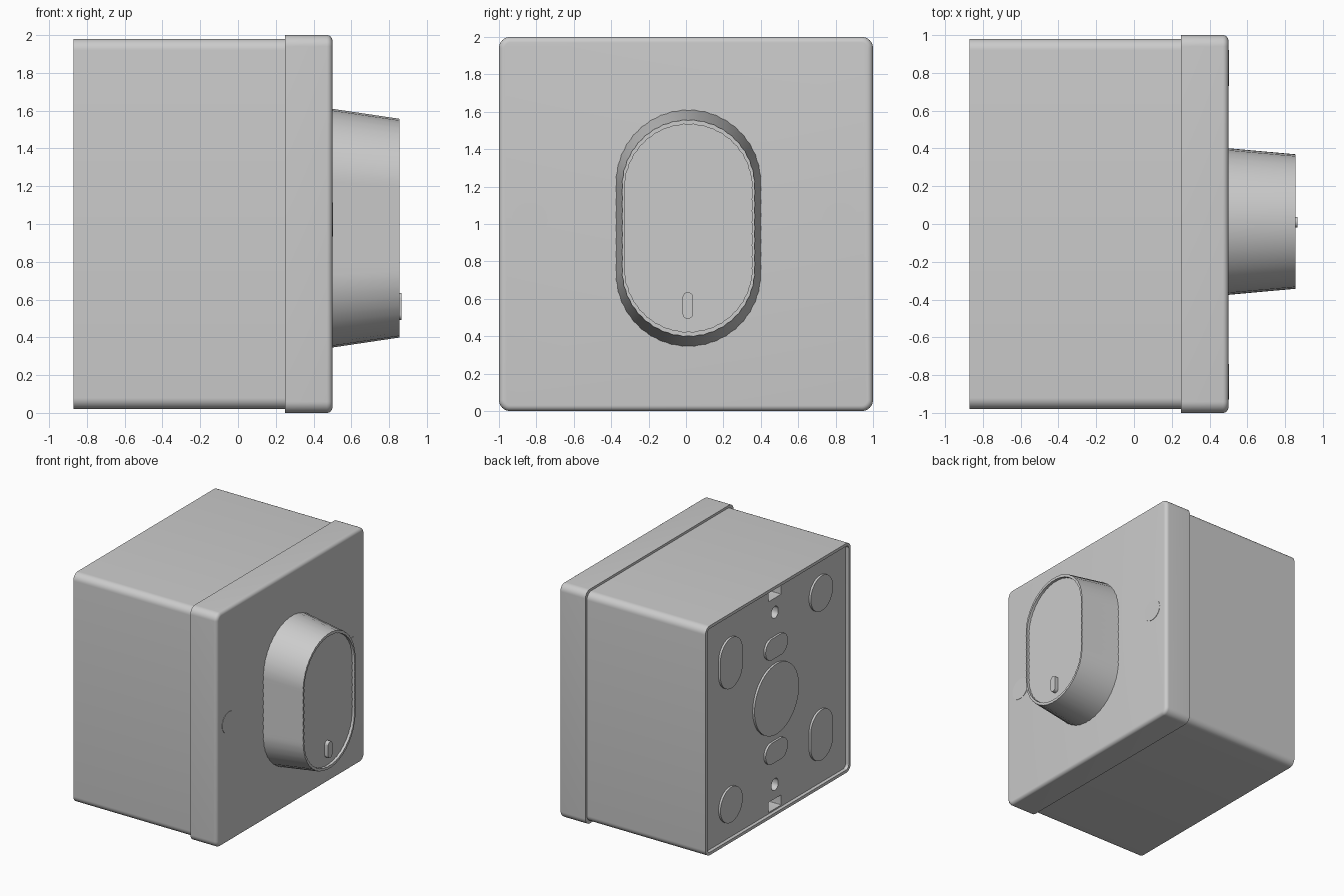
import bpy, bmesh, math

if "Cube" in bpy.data.objects:
    bpy.data.objects.remove(bpy.data.objects["Cube"])


def outline(hw, hh, r, seg=8, sub=1):
    """Rounded rectangle in the y-z plane, counter-clockwise, sides split into sub parts."""
    raw = []
    for k, (sy, sz) in enumerate(((1, 1), (-1, 1), (-1, -1), (1, -1))):
        for i in range(seg + 1):
            a = math.pi / 2 * (k + i / seg)
            raw.append((sy * (hw - r) + r * math.cos(a), sz * (hh - r) + r * math.sin(a),
                        math.cos(a), math.sin(a)))
    pts = []
    for i, p in enumerate(raw):
        q = raw[(i + 1) % len(raw)]
        if math.dist(p[:2], q[:2]) < 1e-4:
            continue
        n = sub if i % (seg + 1) == seg else 1
        for j in range(n):
            pts.append(tuple(a + (b - a) * j / n for a, b in zip(p, q)))
    return pts


def loft(name, rings, cy=0, cz=1, seg=8, sub=1, ripple=0):
    """Skin rings of (x, half width, half height, corner radius) and cap both ends."""
    bm = bmesh.new()
    loops = []
    for x, hw, hh, r in rings:
        loops.append([bm.verts.new((x, cy + y + ripple * (i % 2) * ny, cz + z + ripple * (i % 2) * nz))
                      for i, (y, z, ny, nz) in enumerate(outline(hw, hh, r, seg, sub))])
    for a, b in zip(loops, loops[1:]):
        for i in range(len(a)):
            j = (i + 1) % len(a)
            bm.faces.new((a[i], a[j], b[j], b[i]))
    bm.faces.new(loops[0][::-1])
    bm.faces.new(loops[-1])
    bmesh.ops.recalc_face_normals(bm, faces=bm.faces)
    me = bpy.data.meshes.new(name)
    bm.to_mesh(me)
    bm.free()
    ob = bpy.data.objects.new(name, me)
    bpy.context.collection.objects.link(ob)
    return ob


def smooth(ob):
    bpy.ops.object.select_all(action='DESELECT')
    ob.select_set(True)
    bpy.context.view_layer.objects.active = ob
    bpy.ops.object.shade_smooth_by_angle(angle=math.radians(32))


# Rear box with a thin lip around the recessed back panel
BACK, PANEL = -0.87, -0.84
box = loft("rear_box", [(0.25, 0.98, 0.98, 0.06), (BACK, 0.98, 0.98, 0.06),
                        (BACK, 0.955, 0.955, 0.035), (PANEL, 0.955, 0.955, 0.035)])

# Clip pockets and small holes in the back panel, mirrored top to bottom
for s in (1, -1):
    for hw, hh, r, off, depth in ((0.085, 0.043, 0.004, 0.9, 0.12), (0.045, 0.05, 0.044, 0.735, 0.06)):
        cutter = loft("pocket_cutter", [(PANEL - 0.02, hw, hh, r), (PANEL + depth, hw, hh, r)],
                      cz=1 + s * off)
        cutter.hide_render = True
        mod = box.modifiers.new("pocket", 'BOOLEAN')
        mod.operation, mod.solver, mod.object = 'DIFFERENCE', 'EXACT', cutter
        bpy.context.view_layer.objects.active = box
        bpy.ops.object.modifier_apply(modifier=mod.name)
        bpy.data.objects.remove(cutter)
smooth(box)

# Raised knockouts on the back panel, paired by half-turn symmetry
knockouts = [("centre_knockout", 0, 0, 0.30, 0.30)]
for s in (1, -1):
    knockouts += [("round_knockout", s * 0.61, -s * 0.67, 0.15, 0.15),
                  ("tall_knockout", s * 0.61, s * 0.54, 0.15, 0.215),
                  ("wide_knockout", 0, s * 0.445, 0.15, 0.09)]
for name, y, z, hw, hh in knockouts:
    r = min(hw, hh)
    smooth(loft(name, [(PANEL + 0.01, hw, hh, r), (PANEL - 0.018, hw, hh, r)], y, 1 + z, seg=12))

# Front cover with a rounded front edge
B = 0.03
rings = [(0.25, 1, 1, 0.06)]
for i in range(7):
    a = math.pi / 2 * i / 6
    d = B * (1 - math.cos(a))
    rings.append((0.5 - B + B * math.sin(a), 1 - d, 1 - d, 0.06 - d))
smooth(loft("front_cover", rings))

# Screw caps, barely proud of the cover
for y in (-0.835, 0.825):
    smooth(loft("screw_cap", [(0.49, 0.095, 0.09, 0.09), (0.503, 0.095, 0.09, 0.09)], y, 1.025, seg=12))

# Tapered, finely ribbed knob with a dished face
KY, KZ = 0.013, 0.978
smooth(loft("selector_knob", [(0.49, 0.385, 0.63, 0.385), (0.5, 0.384, 0.629, 0.384),
                              (0.855, 0.352, 0.576, 0.352), (0.855, 0.338, 0.553, 0.338),
                              (0.832, 0.338, 0.553, 0.338)],
            KY, KZ, seg=20, sub=14, ripple=0.004))

# Pointer mark on the knob face
smooth(loft("pointer_mark", [(0.82, 0.028, 0.071, 0.028), (0.865, 0.028, 0.071, 0.028)], 0.01, 0.564))
